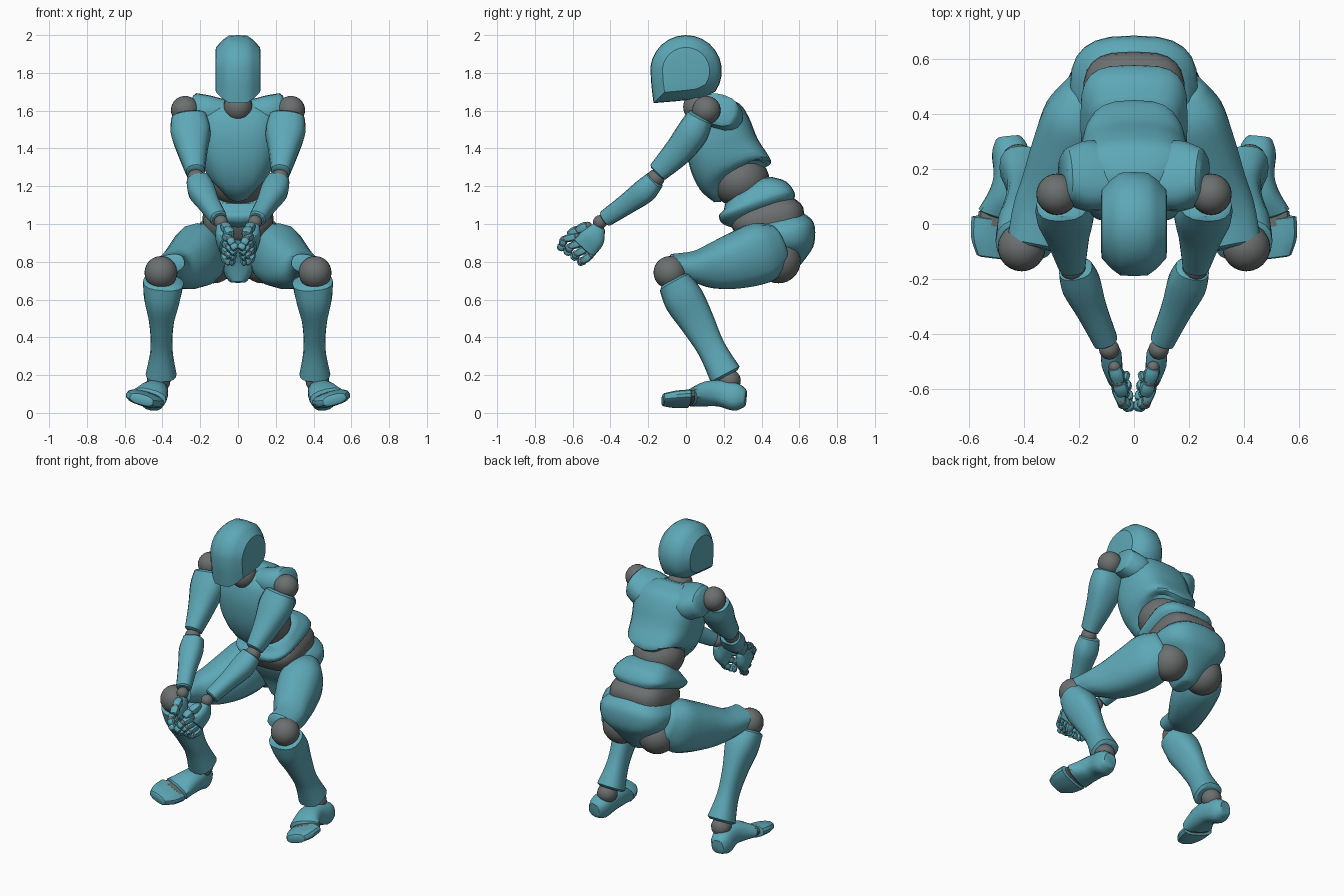
import bpy, bmesh, math
from mathutils import Vector

cube = bpy.data.objects.get("Cube")
if cube:
    bpy.data.objects.remove(cube, do_unlink=True)


def material(name, rgb):
    m = bpy.data.materials.new(name)
    m.use_nodes = True
    m.diffuse_color = (*rgb, 1)
    m.node_tree.nodes["Principled BSDF"].inputs["Base Color"].default_value = (*rgb, 1)
    return m


TEAL = material("teal_shell", (0.11, 0.39, 0.47))
GREY = material("grey_joint", (0.15, 0.16, 0.16))


def finish(name, bm, mat, mirror):
    bmesh.ops.recalc_face_normals(bm, faces=bm.faces)
    me = bpy.data.meshes.new(name)
    bm.to_mesh(me)
    bm.free()
    me.materials.append(mat)
    ob = bpy.data.objects.new(name, me)
    bpy.context.collection.objects.link(ob)
    bpy.ops.object.select_all(action='DESELECT')
    ob.select_set(True)
    bpy.context.view_layer.objects.active = ob
    bpy.ops.object.shade_smooth_by_angle(angle=math.radians(35))
    if mirror:
        ob.modifiers.new("mirror", 'MIRROR').use_mirror_merge = False
    return ob


def skin(name, rings, mat=TEAL, mirror=False):
    """Bridge equal point rings and cap both ends."""
    bm = bmesh.new()
    vs = [[bm.verts.new(p) for p in r] for r in rings]
    n = len(vs[0])
    for a, b in zip(vs, vs[1:]):
        for i in range(n):
            j = (i + 1) % n
            bm.faces.new((a[i], a[j], b[j], b[i]))
    bm.faces.new(vs[0])
    bm.faces.new(vs[-1])
    return finish(name, bm, mat, mirror)


def smooth_rings(keys, steps=4, n=16, power=2.5):
    """Spline through (centre, u, v, lift) keys, giving rounded-box rings."""
    def spline(k, i, t):
        p = [keys[min(max(i + d, 0), len(keys) - 1)][k] for d in (-1, 0, 1, 2)]
        return 0.5 * (2 * p[1] + (p[2] - p[0]) * t
                      + (2 * p[0] - 5 * p[1] + 4 * p[2] - p[3]) * t * t
                      + (3 * p[1] - p[0] - 3 * p[2] + p[3]) * t ** 3)

    frames = [[spline(k, i, s / steps) for k in range(4)]
              for i in range(len(keys) - 1) for s in range(steps)]
    frames.append(list(keys[-1]))
    # small rounded rim at both ends
    for end, nxt in ((0, 1), (-1, -2)):
        c, u, v, l = frames[end]
        away = (c - frames[nxt][0]).normalized() * min(u.length, v.length) * 0.15
        rim = [c + away, u * 0.8, v * 0.8, l]
        frames = [rim] + frames if end == 0 else frames + [rim]
    rings = []
    for c, u, v, l in frames:
        ring = []
        for i in range(n):
            a = math.tau * i / n
            x, y = [math.copysign(abs(f) ** (2 / power), f) for f in (math.cos(a), math.sin(a))]
            ring.append(c + u * x + v * y + l * x * x)
        rings.append(ring)
    return rings


def limb(name, pts, ref=(1, 0, 0), mat=TEAL, steps=4, n=16):
    """Mirrored tube through (x, y, z, half width, half depth)."""
    cs = [Vector(p[:3]) for p in pts]
    keys = []
    for i, p in enumerate(pts):
        t = (cs[min(i + 1, len(cs) - 1)] - cs[max(i - 1, 0)]).normalized()
        u = Vector(ref)
        u = (u - t * u.dot(t)).normalized()
        keys.append((cs[i], u * p[3], t.cross(u) * p[4], Vector()))
    return skin(name, smooth_rings(keys, steps, n), mat, True)


def trunk(name, secs, mat=TEAL, power=2.8):
    """Centred body from (front y, front z, back y, back z, half width, side lift)."""
    keys = []
    for yf, zf, yb, zb, w, lift in secs:
        f, b = Vector((0, yf, zf)), Vector((0, yb, zb))
        keys.append(((f + b) / 2, Vector((w, 0, 0)), (b - f) / 2, Vector((0, 0, lift))))
    return skin(name, smooth_rings(keys, n=24, power=power), mat)


def ball(name, c, r, mirror=True):
    bm = bmesh.new()
    bmesh.ops.create_uvsphere(bm, u_segments=24, v_segments=14, radius=1)
    r = r if isinstance(r, tuple) else (r, r, r)
    bmesh.ops.scale(bm, vec=r, verts=bm.verts)
    bmesh.ops.translate(bm, vec=c, verts=bm.verts)
    return finish(name, bm, GREY, mirror)


# Head: side profile swept across the width, chamfered towards the temples
arc = [math.radians(-35 + 14 * i) for i in range(16)]
profile = [(0.19 * math.cos(a), 0.19 * math.sin(a)) for a in arc]
profile += [(-0.183, -0.08), (-0.172, -0.17), (-0.05, -0.16), (0.08, -0.145)]
half = [(0.12, 0.5), (0.117, 0.66), (0.082, 0.86), (0.05, 0.985)]
levels = [(-x, s) for x, s in half] + [(0, 1)] + half[::-1]
skin("head", [[Vector((x, y * s, 1.81 + z * s)) for y, z in profile] for x, s in levels])
ball("neck", (0, 0.065, 1.62), (0.076, 0.08, 0.08), False)

# Trunk
trunk("chest", [(0.15, 1.115, 0.42, 1.30, 0.12, 0.09), (0.075, 1.18, 0.45, 1.335, 0.18, 0.06),
                (0.02, 1.30, 0.38, 1.45, 0.205, 0.02), (0.0, 1.45, 0.335, 1.56, 0.215, 0),
                (0.015, 1.56, 0.285, 1.635, 0.2, 0), (0.04, 1.61, 0.2, 1.67, 0.12, 0)])
limb("shoulder_plate", [(0.08, 0.17, 1.57, 0.12, 0.08), (0.17, 0.175, 1.585, 0.13, 0.088),
                        (0.245, 0.175, 1.605, 0.1, 0.085)], ref=(0, 1, -0.35))
ball("stomach", (0, 0.285, 1.23), (0.16, 0.157, 0.14), False)
trunk("waist", [(0.2, 1.075, 0.45, 1.25, 0.165, 0), (0.175, 1.045, 0.53, 1.225, 0.19, 0),
                (0.185, 1.01, 0.575, 1.165, 0.195, 0.03), (0.215, 0.99, 0.57, 1.12, 0.185, 0.045)],
      power=3.4)
trunk("hip_joint", [(0.25, 1.04, 0.55, 1.15, 0.165, 0), (0.24, 0.99, 0.62, 1.09, 0.187, 0),
                    (0.28, 0.92, 0.62, 0.98, 0.18, 0)], GREY, 3.2)
trunk("pelvis", [(0.3, 1.0, 0.61, 1.065, 0.2, -0.035), (0.29, 0.93, 0.675, 1.01, 0.232, -0.02),
                 (0.32, 0.86, 0.68, 0.9, 0.215, 0), (0.36, 0.79, 0.635, 0.82, 0.13, 0),
                 (0.39, 0.695, 0.54, 0.705, 0.05, 0)])

# Legs
ball("hip_ball", (0.13, 0.49, 0.803), 0.117)
limb("thigh", [(0.165, 0.49, 0.89, 0.09, 0.115), (0.195, 0.4, 0.85, 0.13, 0.162),
               (0.24, 0.27, 0.805, 0.132, 0.15), (0.298, 0.14, 0.775, 0.112, 0.118),
               (0.348, 0.04, 0.773, 0.095, 0.08), (0.372, -0.075, 0.785, 0.092, 0.052)],
     ref=(1, 0, -0.2))
ball("knee", (0.408, -0.085, 0.743), 0.087)
limb("shin", [(0.395, -0.06, 0.69, 0.108, 0.09), (0.402, -0.01, 0.6, 0.095, 0.106),
              (0.405, 0.06, 0.48, 0.066, 0.092), (0.405, 0.135, 0.34, 0.058, 0.075),
              (0.407, 0.207, 0.205, 0.082, 0.087)])
ball("ankle", (0.42, 0.228, 0.17), 0.062)
limb("foot", [(0.455, 0.31, 0.08, 0.048, 0.05), (0.45, 0.265, 0.083, 0.066, 0.073),
              (0.44, 0.18, 0.103, 0.07, 0.07), (0.45, 0.1, 0.1, 0.08, 0.064),
              (0.473, 0.03, 0.083, 0.097, 0.045)], ref=(1, 0, 0.15))
tilt = (1, 0, 0.28)
limb("toe_joint", [(0.48, 0.035, 0.08, 0.088, 0.032), (0.487, -0.01, 0.078, 0.088, 0.032)],
     ref=tilt, mat=GREY)
limb("toes", [(0.492, 0.015, 0.075, 0.103, 0.038), (0.502, -0.06, 0.072, 0.094, 0.036),
              (0.51, -0.12, 0.07, 0.064, 0.028)], ref=tilt)

# Arms
ball("shoulder", (0.28, 0.108, 1.603), 0.075)
limb("upper_arm", [(0.26, 0.075, 1.565, 0.095, 0.072), (0.25, 0.035, 1.485, 0.106, 0.085),
                   (0.24, -0.04, 1.385, 0.08, 0.077), (0.225, -0.148, 1.275, 0.05, 0.056)])
ball("elbow", (0.222, -0.16, 1.243), 0.047)
limb("forearm", [(0.212, -0.165, 1.232, 0.062, 0.053), (0.192, -0.22, 1.175, 0.072, 0.065),
                 (0.152, -0.315, 1.105, 0.056, 0.055), (0.103, -0.425, 1.03, 0.045, 0.045)])
ball("wrist", (0.09, -0.455, 1.01), 0.037)

# Hands: palm, then jointed fingers spread between the index and the little one
limb("palm", [(0.088, -0.46, 0.985, 0.028, 0.035), (0.082, -0.49, 0.93, 0.038, 0.064),
              (0.07, -0.54, 0.875, 0.028, 0.07)])


def finger(name, joints, r):
    for i, (a, b) in enumerate(zip(joints, joints[1:])):
        ball(f"{name}_joint_{i + 1}", a, r * 0.82)
        pts = [(*a.lerp(b, t), r * s, r * s) for t, s in ((0.05, 0.9), (0.45, 1.05), (0.93, 0.82))]
        limb(f"{name}_segment_{i + 1}", pts, steps=2, n=10)


for k, label in enumerate(("index", "middle", "ring", "little")):
    t = k / 3
    knuckle = Vector((0.065, -0.58, 0.935)).lerp(Vector((0.075, -0.505, 0.835)), t)
    bend = Vector((0.045, -0.645, 0.92)).lerp(Vector((0.06, -0.545, 0.805)), t)
    tip = Vector((0.012, -0.665, 0.865)).lerp(Vector((0.02, -0.56, 0.8)), t)
    finger(label + "_finger", [knuckle, bend, bend.lerp(tip, 0.55), tip], 0.022)
finger("thumb", [Vector((0.07, -0.52, 0.99)), Vector((0.055, -0.575, 0.968)),
                 Vector((0.04, -0.62, 0.94))], 0.027)
